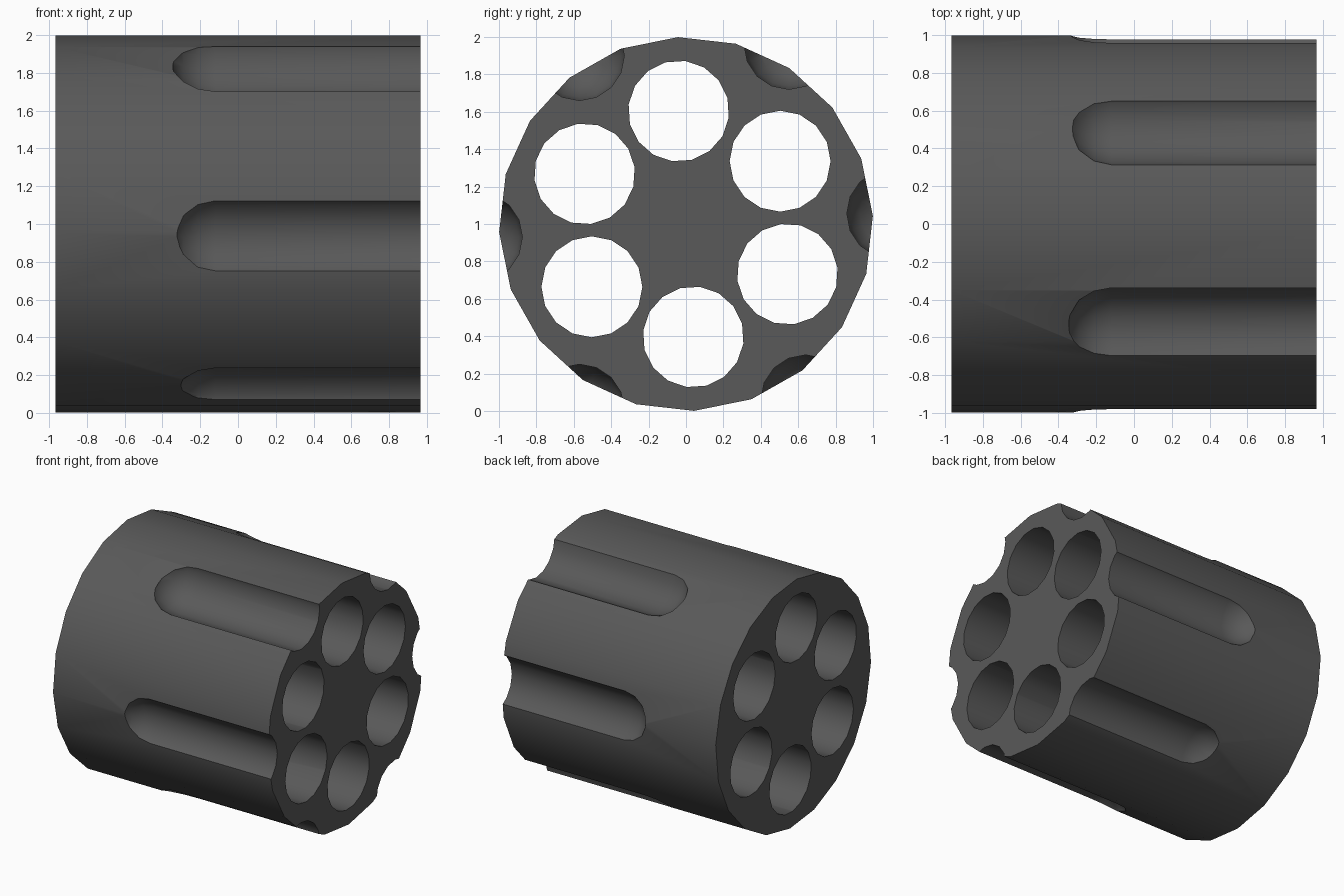
import bpy
import bmesh
from math import pi, sin, cos, radians
from mathutils import Matrix, Vector

default = bpy.data.objects.get("Cube")
if default:
    bpy.data.objects.remove(default, do_unlink=True)

HALF = 0.967          # half length along x
AXIS_Z = 1.0          # height of the main axis

steel = bpy.data.materials.new("dark gunmetal")
steel.use_nodes = True
GREY = (0.1, 0.1, 0.1, 1)
steel.diffuse_color = GREY
steel.node_tree.nodes["Principled BSDF"].inputs["Base Color"].default_value = GREY


def lathe(bm, profile, sides, y, z, phase):
    """Closed solid around an x-parallel axis; profile is (x, radius), radius 0 makes a tip."""
    rings = []
    for x, r in profile:
        count = sides if r > 0 else 1
        rings.append([bm.verts.new((x, y + r * cos(phase + 2 * pi * i / sides),
                                    z + r * sin(phase + 2 * pi * i / sides)))
                      for i in range(count)])
    for a, b in zip(rings, rings[1:]):
        for i in range(sides):
            j = (i + 1) % sides
            if len(a) == 1:
                bm.faces.new((a[0], b[j], b[i]))
            else:
                bm.faces.new((a[i], a[j], b[j], b[i]))
    for ring in (rings[0], rings[-1]):
        if len(ring) > 1:
            bm.faces.new(ring)


def make_object(name, bm):
    bmesh.ops.recalc_face_normals(bm, faces=bm.faces)
    mesh = bpy.data.meshes.new(name)
    bm.to_mesh(mesh)
    bm.free()
    mesh.materials.append(steel)
    obj = bpy.data.objects.new(name, mesh)
    bpy.context.collection.objects.link(obj)
    return obj


# Main drum
bm = bmesh.new()
lathe(bm, [(-HALF, 1), (HALF, 1)], 20, 0, AXIS_Z, radians(2.5))
drum = make_object("chambered_drum", bm)

# Six through chambers
bm = bmesh.new()
for k in range(6):
    a = radians(33.7 + 60 * k)
    lathe(bm, [(-1.2, 0.27), (1.2, 0.27)], 16,
          0.605 * cos(a), AXIS_Z + 0.605 * sin(a), a + pi / 16)

# Six round-ended flutes, open at the right end
R = 0.24
FLUTE_START = -0.12
nose = [(FLUTE_START - R * cos(t * pi / 8), R * sin(t * pi / 8)) for t in range(5)]
nose[0] = (FLUTE_START - R, 0)
for y, z in [(1.10, 1.055), (0.55, 1.96), (-0.57, 1.90),
             (-1.115, 0.93), (-0.57, 0.01), (0.64, 0.06)]:
    lathe(bm, nose + [(1.2, R)], 16, y, z, 0)
cutter = make_object("chamber_and_flute_cutter", bm)
cutter.hide_render = True

# Cut, apply and shade
cut = drum.modifiers.new("cuts", "BOOLEAN")
cut.operation = "DIFFERENCE"
cut.solver = "EXACT"
cut.object = cutter
bpy.ops.object.select_all(action="DESELECT")
drum.select_set(True)
bpy.context.view_layer.objects.active = drum
bpy.ops.object.modifier_apply(modifier=cut.name)
bpy.data.objects.remove(cutter, do_unlink=True)
bpy.ops.object.shade_smooth_by_angle(angle=radians(30))
